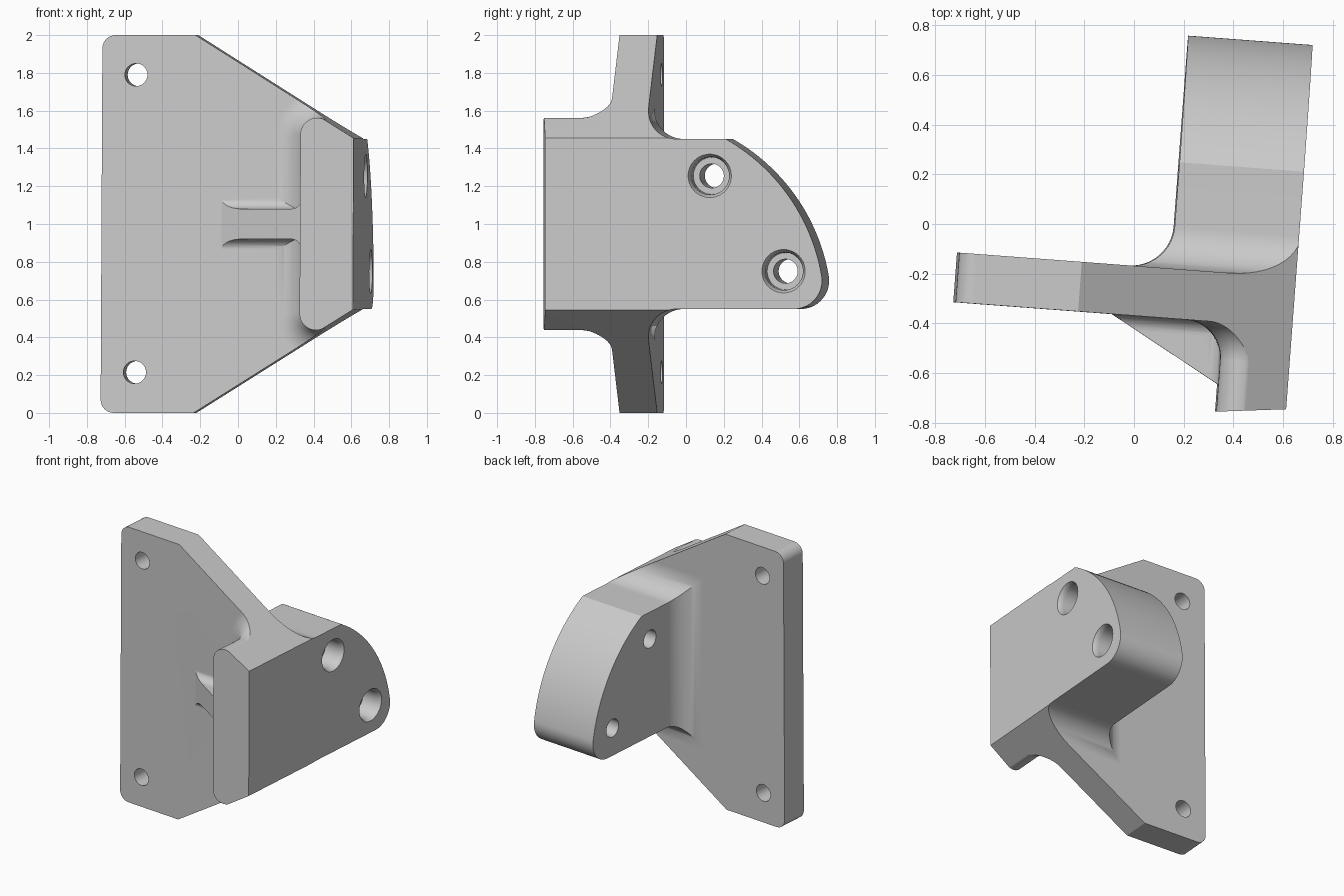
import bpy, bmesh
from math import sin, cos, pi, sqrt, asin, radians
from mathutils import Matrix

cube = bpy.data.objects.get("Cube")
if cube:
    bpy.data.objects.remove(cube, do_unlink=True)

grey = bpy.data.materials.new("plain grey")
grey.use_nodes = True
colour = (0.6, 0.6, 0.6, 1)
grey.diffuse_color = colour
grey.node_tree.nodes["Principled BSDF"].inputs["Base Color"].default_value = colour

# Main dimensions, in the bracket's own axes (u along plate, v through it, z up)
FRONT, BACK = -0.368, -0.168
RIGHT, BEYOND = 0.664, 0.75
FLANGE, BLOCK = 0.386, 0.162
LOW, HIGH = 0.55, 1.45


def loft(name, rings):
    """Closed skin through rings of equal point count."""
    bm = bmesh.new()
    loops = [[bm.verts.new(p) for p in ring] for ring in rings]
    n = len(loops[0])
    for a, b in zip(loops, loops[1:]):
        for i in range(n):
            j = (i + 1) % n
            bm.faces.new((a[i], a[j], b[j], b[i]))
    bm.faces.new(loops[0])
    bm.faces.new(loops[-1][::-1])
    bmesh.ops.recalc_face_normals(bm, faces=bm.faces)
    mesh = bpy.data.meshes.new(name)
    bm.to_mesh(mesh)
    bm.free()
    mesh.materials.append(grey)
    obj = bpy.data.objects.new(name, mesh)
    bpy.context.collection.objects.link(obj)
    return obj


def prism(name, profile, axis, start, end):
    """Extrude a 2D profile along axis 0, 1 or 2."""
    def place(p, h):
        q = list(p)
        q.insert(axis, h)
        return q
    return loft(name, [[place(p, h) for p in profile] for h in (start, end)])


def combine(obj, other, operation):
    mod = obj.modifiers.new("join", "BOOLEAN")
    mod.operation, mod.solver, mod.object = operation, "EXACT", other
    bpy.context.view_layer.objects.active = obj
    bpy.ops.object.modifier_apply(modifier=mod.name)
    bpy.data.objects.remove(other, do_unlink=True)


def arc(cx, cy, r, a, b, n):
    return [(cx + r * cos(a + (b - a) * i / n), cy + r * sin(a + (b - a) * i / n))
            for i in range(n + 1)]


def cove(r, n=12):
    """Concave fillet as (outward offset, height) pairs."""
    return [(r * (1 - sin(t)), r * (1 - cos(t)))
            for t in (i * pi / 2 / n for i in range(n + 1))]


def ring(axis, a, b, r, h, n=40):
    pts = arc(a, b, r, 0, 2 * pi, n)[:-1]
    return [(h, p, q) if axis == 0 else (p, h, q) for p, q in pts]


# Plate slab, trimmed later by the outline
bracket = prism("bracket", [(-1, 0), (1, 0), (1, 2), (-1, 2)], 1, FRONT, BACK)
for v in bracket.data.vertices:
    v.co.z = (v.co.z - 1) * 1.1 + 1


# Front flange with rounded ends, flaring into the plate
def flange_ring(offset, v, tilt=0):
    r, slope = 0.087 + offset, radians(57.8)
    half = arc(FLANGE + 0.085, 0.475, r, pi, slope, 12)
    end = half[-1]
    half.append((end[0] + 0.4 * sin(slope), end[1] - 0.4 * cos(slope)))
    pts = [(u, 1 + h) for u, h in half] + [(u, 1 - h) for u, h in reversed(half)]
    return [(u, v + tilt * (u - FLANGE), z) for u, z in pts]


rings = [flange_ring(0.15, FRONT + 0.08)]
rings += [flange_ring(o, FRONT - d) for o, d in cove(0.15)]
rings.append(flange_ring(0, -0.728, 0.11))
combine(bracket, loft("flange", rings), "UNION")


# Cove around the root of the rear block
def root_ring(o, v):
    return [(BLOCK - o, v, LOW - o), (BEYOND, v, LOW - o),
            (BEYOND, v, HIGH + o), (BLOCK - o, v, HIGH + o)]


rings = [root_ring(0.17, BACK - 0.08)]
rings += [root_ring(o, BACK + d) for o, d in cove(0.17)]
combine(bracket, loft("block_root", rings), "UNION")

# Rear block with a curved back edge
R, r, cv = 1.035, 0.15, -0.25
corner = cv + sqrt((R - r) ** 2 - r ** 2)
tangent = asin(r / (R - r))
profile = [(-0.3, LOW)] + arc(corner, LOW + r, r, -pi / 2, tangent, 14)
profile += arc(cv, LOW, R, tangent, asin((HIGH - LOW) / R), 28)[1:] + [(-0.3, HIGH)]
combine(bracket, prism("rear_block", profile, 0, BLOCK, BEYOND), "UNION")


# Sloped rib with coves along the plate and the flange
def rib_profile(base, root, tip):
    half = [(root, 0.14)] + [(base - d, 0.08 + o) for o, d in cove(0.06, 8)]
    half.append((tip, 0.08))
    return [(p, 1 + h) for p, h in half] + [(p, 1 - h) for p, h in reversed(half)]


rib = prism("rib", rib_profile(FRONT, -0.3, -0.8), 0, -0.2, 0.47)
combine(rib, prism("rib_end", rib_profile(FLANGE, 0.46, 0.3), 1, -0.8, -0.31), "UNION")
wedge = [(-0.12, -0.3355), (0.45, -0.655), (0.45, -0.28), (-0.12, -0.28)]
combine(rib, prism("rib_slope", wedge, 2, 0.5, 1.5), "INTERSECT")
combine(bracket, rib, "UNION")

# Outline trims everything to the tapered plate shape
c = 0.07
half = [(RIGHT, 0.454), (-0.203, 1)] + arc(-0.697 + c, 1 - c, c, pi / 2, pi, 8)
outline = [(u, 1 + h) for u, h in half] + [(u, 1 - h) for u, h in reversed(half)]
combine(bracket, prism("outline", outline, 1, -1, 1), "INTERSECT")

# Plate holes
for z in (0.215, 1.79):
    hole = loft("plate_hole", [ring(1, -0.517, z, 0.06, v) for v in (-0.5, 0)])
    combine(bracket, hole, "DIFFERENCE")

# Counterbored block holes with a softened rim
steps = [(0.7, 0.125), (RIGHT, 0.115), (0.65, 0.107), (0.625, 0.1),
         (0.52, 0.098), (0.52, 0.064), (0, 0.064)]
for v, z in ((0.176, 1.255), (0.568, 0.75)):
    hole = loft("block_hole", [ring(0, v, z, rad, u) for u, rad in steps])
    combine(bracket, hole, "DIFFERENCE")

# Slight turn about the vertical and a small lean
lean = Matrix.Identity(4)
lean[0][2], lean[0][3] = 0.005, -0.005
bracket.data.transform(lean @ Matrix.Rotation(radians(-4.3), 4, "Z"))

bpy.ops.object.select_all(action="DESELECT")
bracket.select_set(True)
bpy.context.view_layer.objects.active = bracket
bpy.ops.object.shade_smooth_by_angle(angle=radians(30))
weighted = bracket.modifiers.new("even shading", "WEIGHTED_NORMAL")
weighted.keep_sharp = True
